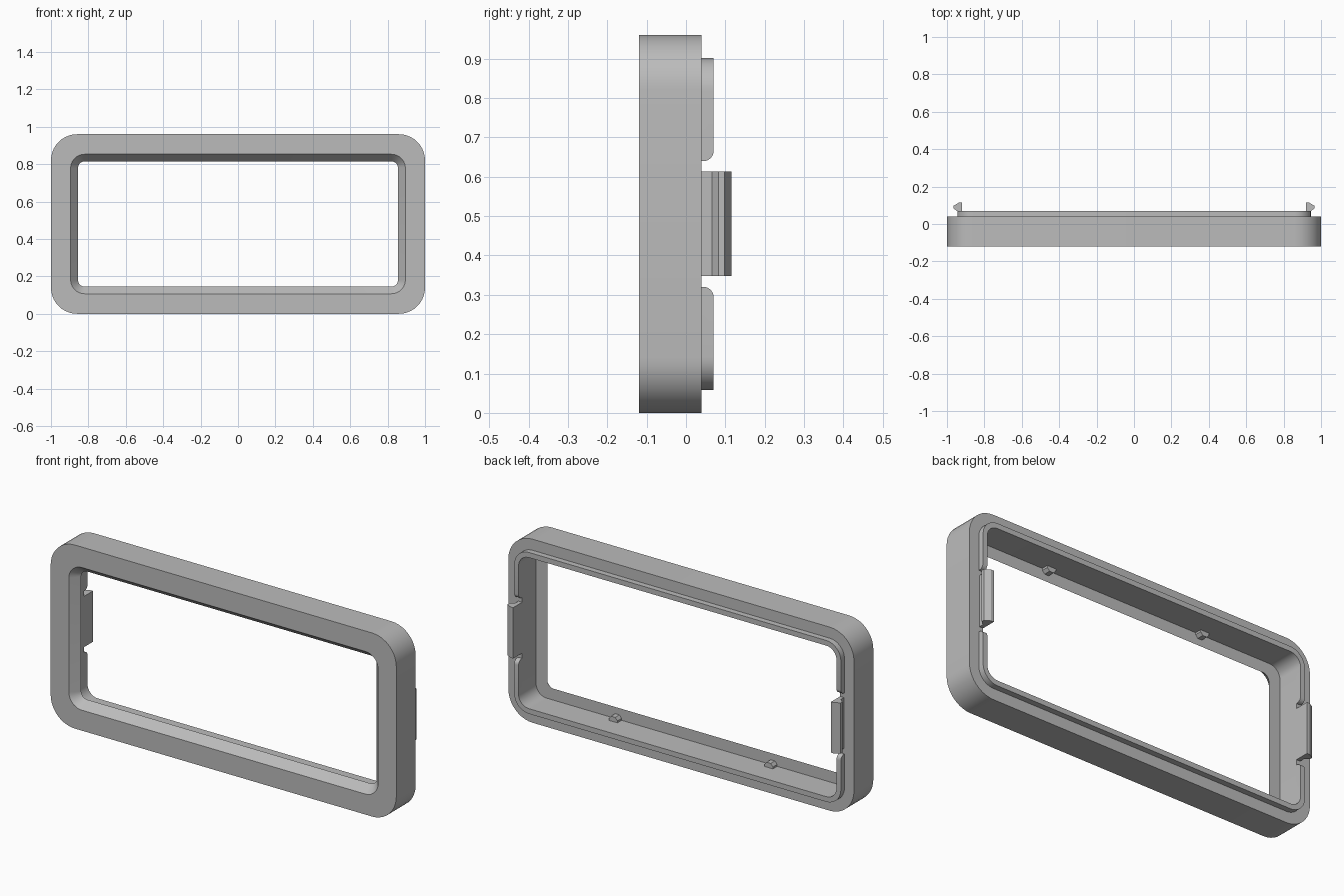
import bpy, bmesh, math

if "Cube" in bpy.data.objects:
    bpy.data.objects.remove(bpy.data.objects["Cube"])

MID = 0.48                       # height of the frame's centre
FRONT, BACK, LIP = -0.12, 0.04, 0.07
SHELF = -0.075                   # rear face of the front bezel

grey = bpy.data.materials.new("matte_grey")
grey.use_nodes = True
colour = (0.5, 0.5, 0.5, 1)
grey.diffuse_color = colour
bsdf = grey.node_tree.nodes["Principled BSDF"]
bsdf.inputs["Base Color"].default_value = colour
bsdf.inputs["Roughness"].default_value = 0.6


def finish(bm, name):
    bmesh.ops.recalc_face_normals(bm, faces=bm.faces)
    mesh = bpy.data.meshes.new(name)
    bm.to_mesh(mesh)
    bm.free()
    mesh.materials.append(grey)
    obj = bpy.data.objects.new(name, mesh)
    bpy.context.collection.objects.link(obj)
    bpy.ops.object.select_all(action="DESELECT")
    obj.select_set(True)
    bpy.context.view_layer.objects.active = obj
    bpy.ops.object.shade_smooth_by_angle(angle=math.radians(30))
    return obj


def rounded(hx, hz, r, n=10):
    """Rounded rectangle around the origin, starting at the +x, +z corner."""
    pts = []
    for q, (sx, sz) in enumerate([(1, 1), (-1, 1), (-1, -1), (1, -1)]):
        for i in range(n + 1):
            a = math.pi / 2 * (q + i / n)
            pts.append((sx * (hx - r) + r * math.cos(a),
                        sz * (hz - r) + r * math.sin(a)))
    return pts


def bridge(bm, rows, closed):
    """Quads between neighbouring rows, each row being a closed section."""
    count = len(rows)
    for i in range(count if closed else count - 1):
        a, b = rows[i], rows[(i + 1) % count]
        for j in range(len(a)):
            k = (j + 1) % len(a)
            bm.faces.new((a[j], a[k], b[k], b[j]))


# Bezel body: rings swept from the outside, over the back, through the opening
bm = bmesh.new()
rings = []
for hx, hz, r, y in [
    (1.0, 0.48, 0.14, FRONT),
    (1.0, 0.48, 0.14, BACK),
    (0.92, 0.395, 0.06, BACK),
    (0.92, 0.395, 0.06, SHELF),
    (0.855, 0.335, 0.035, SHELF),
    (0.895, 0.373, 0.075, FRONT),
]:
    rings.append([bm.verts.new((x, y, z + MID)) for x, z in rounded(hx, hz, r)])
bridge(bm, rings, True)
finish(bm, "bezel_body")


# Rear locating lip: upper and lower halves with rounded free ends
def make_lip(name, side):
    gap = 0.16
    edges = []
    for hx, hz, r in [(0.945, 0.422, 0.085), (0.92, 0.395, 0.06)]:
        pts = rounded(hx, hz, r)
        edges.append([(hx, gap)] + pts[:len(pts) // 2] + [(-hx, gap)])
    bm = bmesh.new()
    rows = []
    for (xo, zo), (xi, zi) in zip(*edges):
        section = [(xo, BACK, zo), (xo, LIP, zo), (xi, LIP, zi), (xi, BACK, zi)]
        rows.append([bm.verts.new((x, y, MID + side * z)) for x, y, z in section])
    bridge(bm, rows, False)
    bm.faces.new(rows[0])
    bm.faces.new(rows[-1])
    ends = [bm.edges.get((row[1], row[2])) for row in (rows[0], rows[-1])]
    bmesh.ops.bevel(bm, geom=ends, offset=0.025, segments=6, profile=0.5,
                    affect="EDGES")
    finish(bm, name)


make_lip("upper_lip", 1)
make_lip("lower_lip", -1)


# Snap clips on both sides, hooked outwards
def make_clip(name, side):
    profile = [(0.92, BACK), (0.942, BACK), (0.942, 0.066), (0.964, 0.083),
               (0.964, 0.098), (0.935, 0.115), (0.92, 0.115)]
    bm = bmesh.new()
    rows = [[bm.verts.new((side * x, y, z)) for x, y in profile]
            for z in (0.348, 0.614)]
    bridge(bm, rows, False)
    for row in rows:
        bm.faces.new(row)
    finish(bm, name)


make_clip("left_clip", 1)
make_clip("right_clip", -1)


# Small chamfered nubs on the cavity's floor and ceiling
def make_nub(name, x, side):
    wall = 0.395
    bm = bmesh.new()
    rows = []
    for y in (SHELF, SHELF + 0.035):
        rows.append([bm.verts.new((x + dx, y, MID + side * (wall - h)))
                     for dx, h in [(-0.025, 0), (-0.025, 0.01), (-0.012, 0.025),
                                   (0.012, 0.025), (0.025, 0.01), (0.025, 0)]])
    bridge(bm, rows, False)
    for row in rows:
        bm.faces.new(row)
    finish(bm, name)


for level, side in (("upper", 1), ("lower", -1)):
    for hand, x in (("left", 0.45), ("right", -0.45)):
        make_nub(f"{level}_{hand}_nub", x, side)
